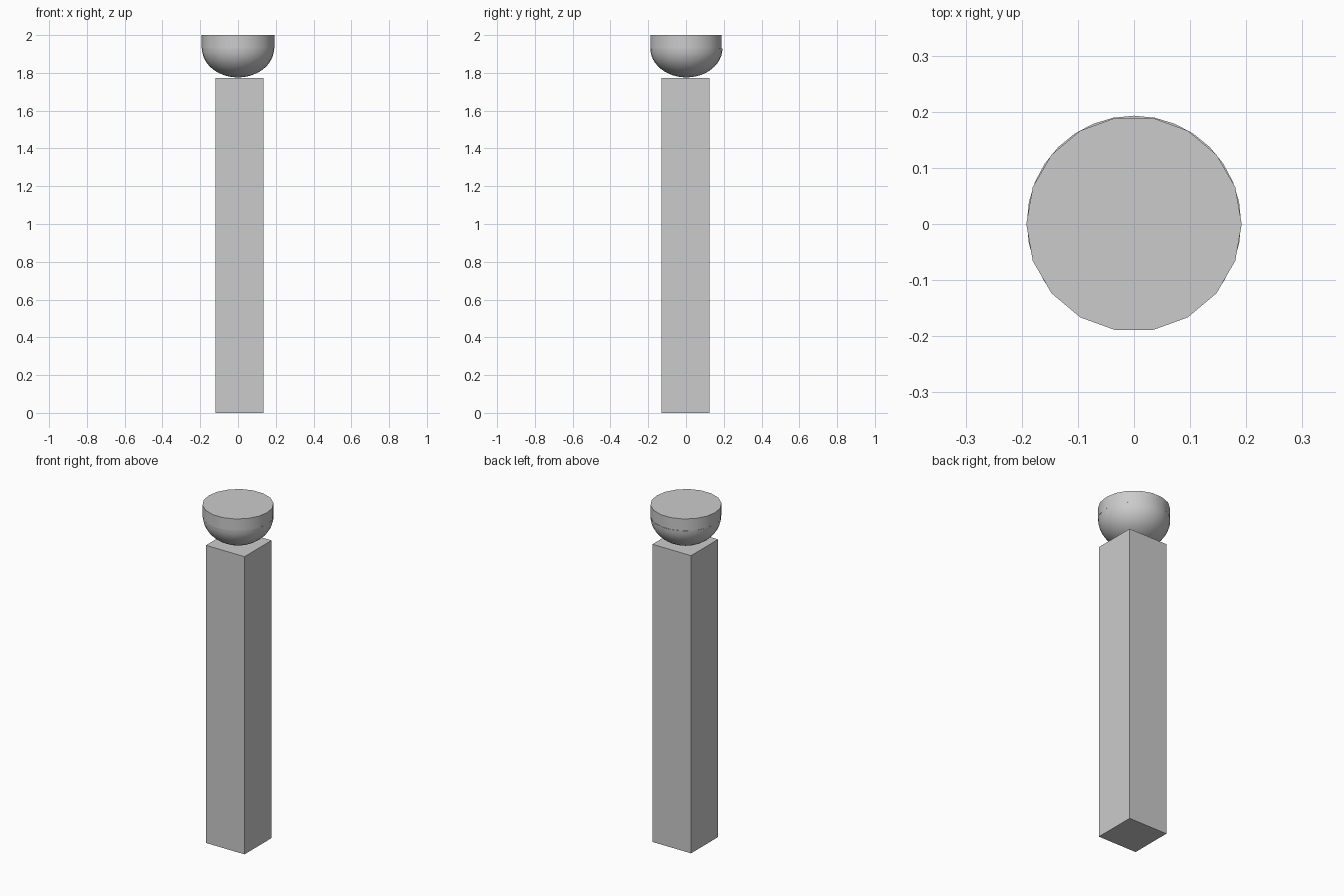
import bpy
import bmesh
import math

cube = bpy.data.objects.get("Cube")
if cube:
    bpy.data.objects.remove(cube, do_unlink=True)

grey = bpy.data.materials.new("plain grey")
grey.use_nodes = True
colour = (0.6, 0.6, 0.6, 1)
grey.diffuse_color = colour
grey.node_tree.nodes["Principled BSDF"].inputs["Base Color"].default_value = colour


def finish(name, bm, smooth=False):
    bmesh.ops.recalc_face_normals(bm, faces=bm.faces)
    mesh = bpy.data.meshes.new(name)
    bm.to_mesh(mesh)
    bm.free()
    mesh.materials.append(grey)
    obj = bpy.data.objects.new(name, mesh)
    bpy.context.collection.objects.link(obj)
    if smooth:
        bpy.ops.object.select_all(action='DESELECT')
        obj.select_set(True)
        bpy.context.view_layer.objects.active = obj
        bpy.ops.object.shade_smooth_by_angle(angle=math.radians(35))
    return obj


# Square column, very slightly off centre
COLUMN_TOP, WIDTH = 1.772, 0.254
bm = bmesh.new()
bmesh.ops.create_cube(bm, size=1)
bmesh.ops.scale(bm, vec=(WIDTH, WIDTH, COLUMN_TOP), verts=bm.verts)
bmesh.ops.translate(bm, vec=(0.007, -0.003, COLUMN_TOP / 2), verts=bm.verts)
finish("column", bm)

# Flattened half-sphere bowl, closed at its rim
RIM, RADIUS, DEPTH = 1.93, 0.191, 0.154
bm = bmesh.new()
bmesh.ops.create_uvsphere(bm, u_segments=32, v_segments=24, radius=1)
cut = bmesh.ops.bisect_plane(bm, geom=bm.verts[:] + bm.edges[:] + bm.faces[:],
                             plane_co=(0, 0, 0), plane_no=(0, 0, 1), clear_outer=True)
bmesh.ops.holes_fill(bm, edges=[e for e in bm.edges if e.is_boundary], sides=0)
bmesh.ops.scale(bm, vec=(RADIUS, RADIUS, DEPTH), verts=bm.verts)
bmesh.ops.translate(bm, vec=(0, 0.002, RIM), verts=bm.verts)
finish("bowl", bm, smooth=True)

# Eighteen-sided disc capping the bowl
bm = bmesh.new()
bmesh.ops.create_cone(bm, cap_ends=True, segments=18, radius1=0.192, radius2=0.192, depth=2 - RIM)
# Start the ring with a corner on the x axis
first = bm.verts[:][0] if bm.verts else None
bm.verts.ensure_lookup_table()
angle = math.atan2(first.co.y, first.co.x)
for v in bm.verts:
    x, y = v.co.x, v.co.y
    v.co.x = x * math.cos(angle) + y * math.sin(angle)
    v.co.y = y * math.cos(angle) - x * math.sin(angle)
bmesh.ops.translate(bm, vec=(0, 0, (2 + RIM) / 2), verts=bm.verts)
finish("top_disc", bm, smooth=True)
